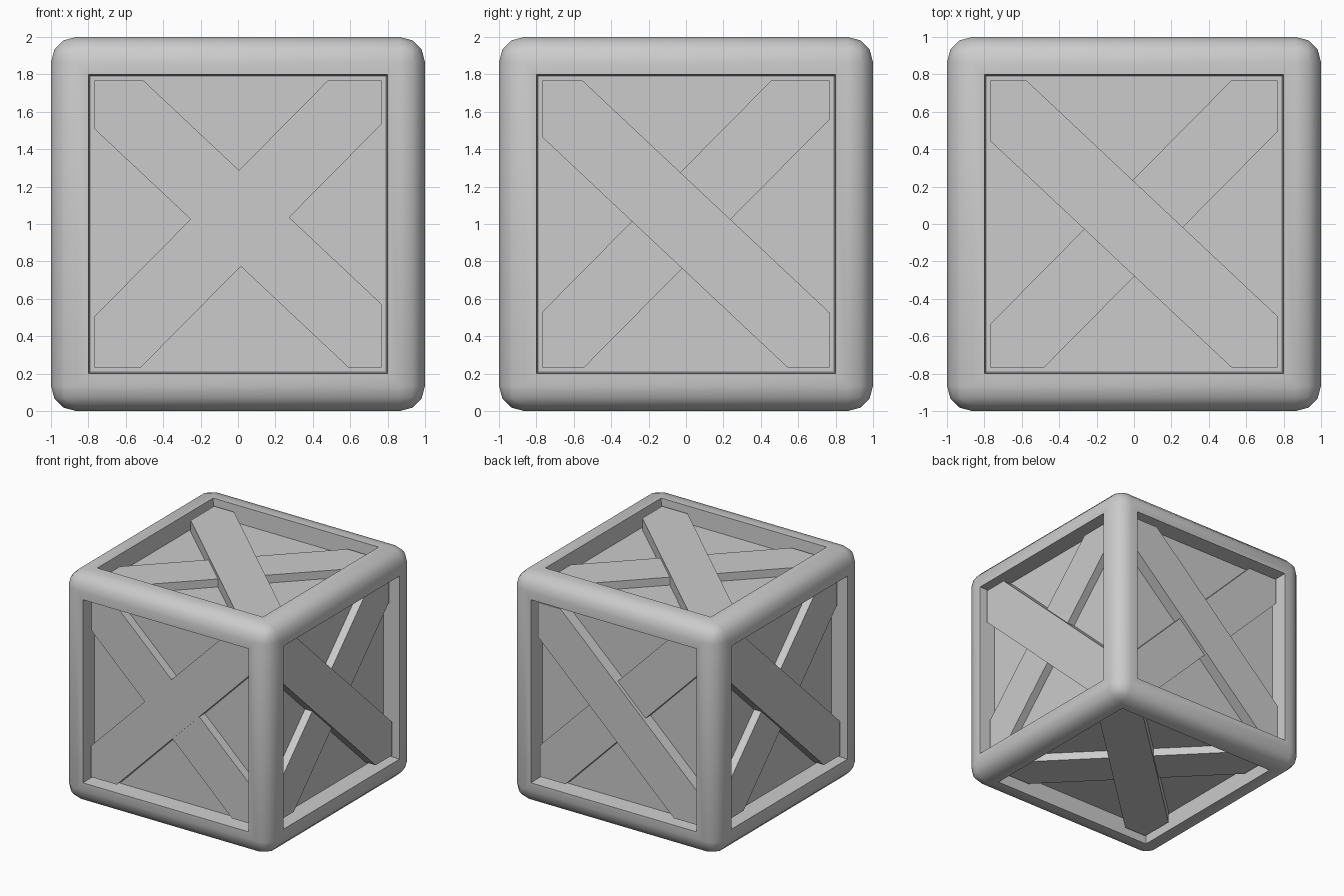
import bpy, bmesh, math
from mathutils import Matrix, Vector

if "Cube" in bpy.data.objects:
    bpy.data.objects.remove(bpy.data.objects["Cube"])

OPEN = 0.772      # half width of each opening
PANEL = 0.15      # panel depth below the outer surface


def finish(bm, name, smooth=False):
    bmesh.ops.recalc_face_normals(bm, faces=bm.faces[:])
    mesh = bpy.data.meshes.new(name)
    bm.to_mesh(mesh)
    bm.free()
    ob = bpy.data.objects.new(name, mesh)
    bpy.context.collection.objects.link(ob)
    if smooth:
        bpy.ops.object.select_all(action='DESELECT')
        ob.select_set(True)
        bpy.context.view_layer.objects.active = ob
        bpy.ops.object.shade_smooth_by_angle(angle=math.radians(40))
    return ob


# Rounded outer frame with six slightly tapered openings
R = 0.135
bm = bmesh.new()
bmesh.ops.create_cube(bm, size=2, matrix=Matrix.Translation((0, 0, 1)))
bmesh.ops.bevel(bm, geom=bm.edges[:], offset=R, segments=3, profile=0.5,
                affect='EDGES', clamp_overlap=True)
sides = [f for f in bm.faces if f.calc_area() > 1]
bmesh.ops.inset_individual(bm, faces=sides, thickness=1 - R - OPEN, depth=0)
bmesh.ops.inset_individual(bm, faces=sides, thickness=0.012, depth=-PANEL - 0.01)
bmesh.ops.delete(bm, geom=sides, context='FACES_ONLY')
finish(bm, "frame", smooth=True)

# Inner box forming the six recessed panels
bm = bmesh.new()
bmesh.ops.create_cube(bm, size=2 * (1 - PANEL), matrix=Matrix.Translation((0, 0, 1)))
finish(bm, "panels")


def plank(name, basis, angle, shift, depth, width=0.368):
    """Diagonal board trimmed to the square opening of one face."""
    bm = bmesh.new()
    turn = Matrix.Translation((0, shift, 0)) @ Matrix.Rotation(math.radians(angle), 4, 'Z')
    corners = [(-1.5, -width / 2), (1.5, -width / 2), (1.5, width / 2), (-1.5, width / 2)]
    bm.faces.new([bm.verts.new(turn @ Vector((x, y, 1 - PANEL - 0.01))) for x, y in corners])
    lim = OPEN - 0.005
    for n in ((1, 0, 0), (-1, 0, 0), (0, 1, 0), (0, -1, 0)):
        bmesh.ops.bisect_plane(bm, geom=bm.verts[:] + bm.edges[:] + bm.faces[:],
                               plane_co=Vector(n) * lim, plane_no=n, clear_outer=True)
    new = bmesh.ops.extrude_face_region(bm, geom=bm.faces[:], use_keep_orig=True)["geom"]
    bmesh.ops.translate(bm, vec=(0, 0, PANEL + 0.01 - depth),
                        verts=[g for g in new if isinstance(g, bmesh.types.BMVert)])
    bm.transform(Matrix.Translation((0, 0, 1)) @ basis)
    finish(bm, name)


# Face axes (right, up), board shifts and board depths: falling board, rising board
X, Y, Z = Vector((1, 0, 0)), Vector((0, 1, 0)), Vector((0, 0, 1))
FACES = {
    "front": (X, Z, 0.04, 0.02, 0.075, 0.07),
    "right": (Y, Z, -0.005, 0.045, 0.05, 0.08),
    "back": (-X, Z, 0, 0.02, 0.05, 0.08),
    "left": (-Y, Z, 0, 0.02, 0.05, 0.08),
    "top": (X, Y, -0.025, -0.02, 0.05, 0.08),
    "bottom": (X, -Y, 0, 0, 0.05, 0.08),
}
for side, (u, v, fall, rise, d_fall, d_rise) in FACES.items():
    basis = Matrix((u, v, u.cross(v))).transposed().to_4x4()
    plank(side + "_falling_plank", basis, -43.2, fall, d_fall)
    plank(side + "_rising_plank", basis, 45.3, rise, d_rise)
